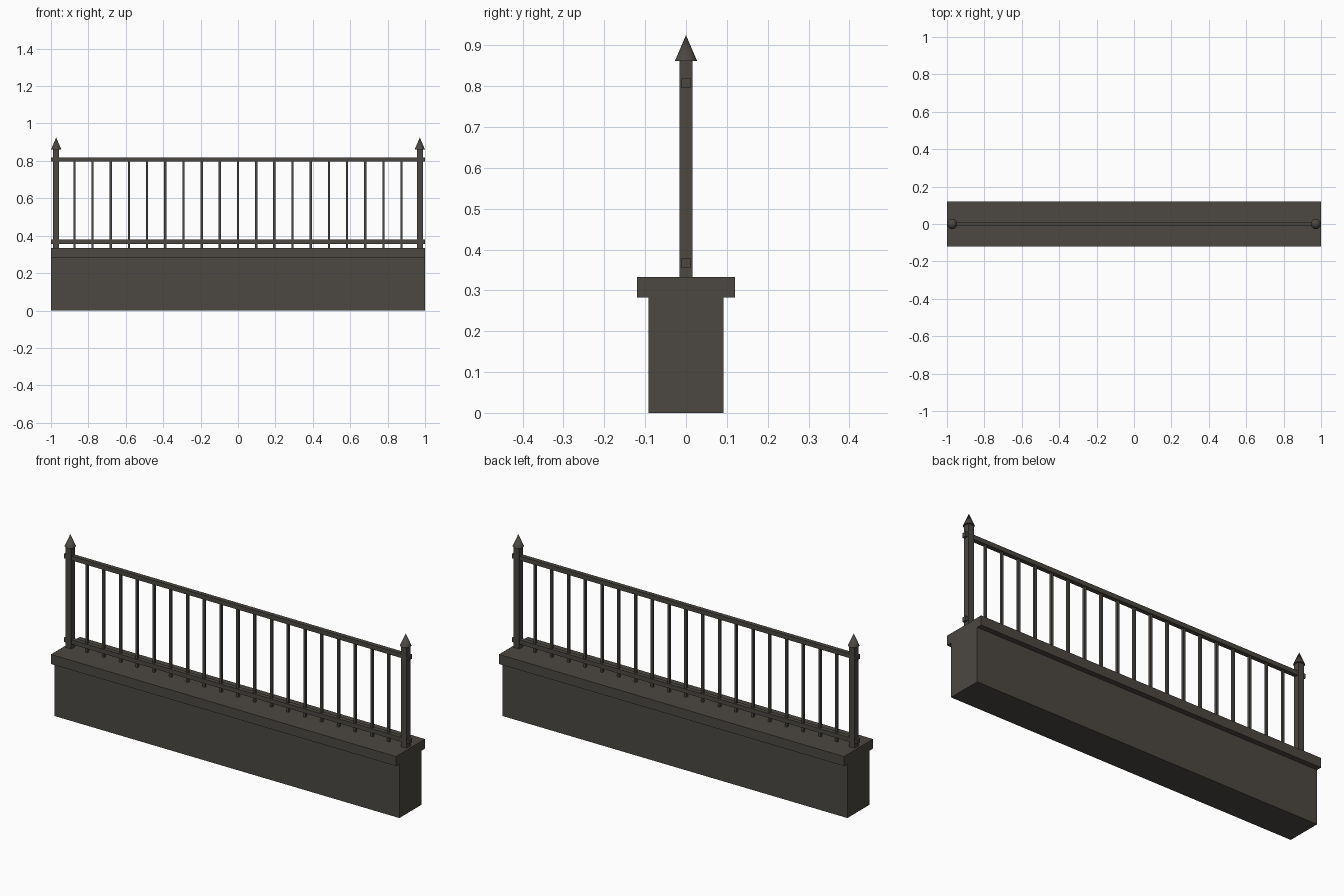
import bpy

if "Cube" in bpy.data.objects:
    bpy.data.objects.remove(bpy.data.objects["Cube"])

mat = bpy.data.materials.new("dark_grey_brown")
mat.diffuse_color = (0.072, 0.064, 0.054, 1)
mat.use_nodes = True
mat.node_tree.nodes["Principled BSDF"].inputs["Base Color"].default_value = mat.diffuse_color


def finish(ob, name):
    ob.name = name
    ob.data.materials.append(mat)
    return ob


def box(name, x0, x1, y0, y1, z0, z1):
    bpy.ops.mesh.primitive_cube_add(size=1, location=((x0 + x1) / 2, (y0 + y1) / 2, (z0 + z1) / 2))
    ob = bpy.context.object
    ob.scale = (x1 - x0, y1 - y0, z1 - z0)
    bpy.ops.object.transform_apply(location=False, rotation=False, scale=True)
    return finish(ob, name)


# Low wall and overhanging coping
box("wall", -1, 1, -0.092, 0.092, 0, 0.283)
box("coping", -1, 1, -0.12, 0.12, 0.283, 0.333)

# Horizontal rails
R = 0.0115
for name, z in (("bottom_rail", 0.368), ("top_rail", 0.807)):
    box(name, -1, 1, -R, R, z - R, z + R)

# End posts with pointed finials
for side, x in (("left", -0.972), ("right", 0.972)):
    box(side + "_post", x - 0.016, x + 0.016, -0.016, 0.016, 0.333, 0.862)
    bpy.ops.mesh.primitive_cone_add(vertices=24, radius1=0.027, radius2=0, depth=0.063,
                                    location=(x, 0, 0.8935))
    finish(bpy.context.object, side + "_finial")
    bpy.ops.object.shade_smooth_by_angle()

# Balusters between the posts
B = 0.006
for i in range(1, 20):
    x = -0.972 + i * 1.944 / 20
    box(f"baluster_{i}", x - B, x + B, -B, B, 0.333, 0.807)
